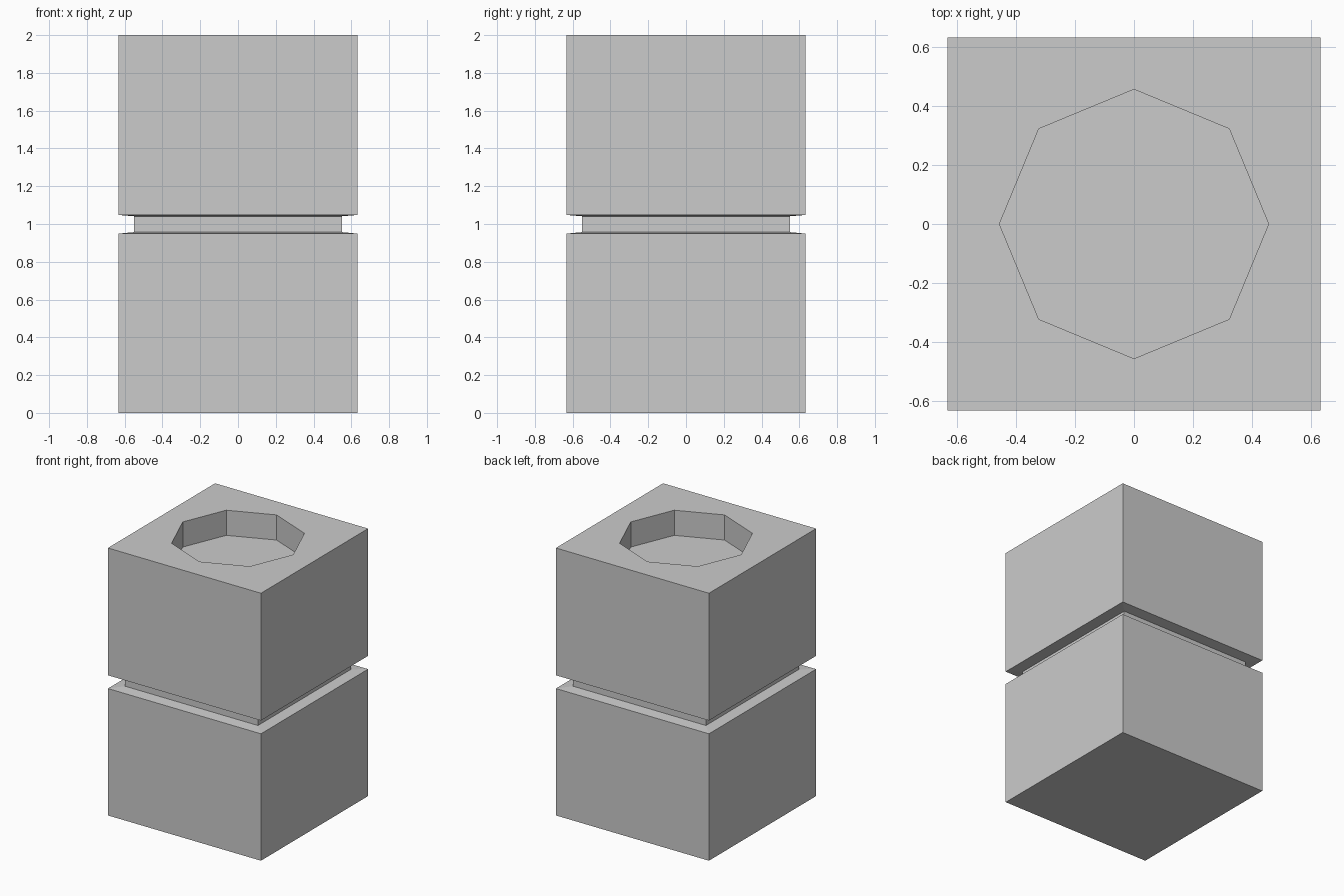
import bpy, bmesh
from math import cos, sin, pi, sqrt

if "Cube" in bpy.data.objects:
    bpy.data.objects.remove(bpy.data.objects["Cube"])

bm = bmesh.new()


def ring(sides, radius, z, start):
    return [bm.verts.new((radius * cos(start + 2 * pi * i / sides),
                          radius * sin(start + 2 * pi * i / sides), z))
            for i in range(sides)]


def bridge(a, b):
    n = len(a)
    for i in range(n):
        bm.faces.new((a[i], a[(i + 1) % n], b[(i + 1) % n], b[i]))


# Square outer shell: (half width, height), with the slightly sloped groove
profile = [(0.633, 0), (0.633, 0.949), (0.55, 0.957),
           (0.55, 1.041), (0.633, 1.048), (0.633, 2)]
shell = [ring(4, w * sqrt(2), z, pi / 4) for w, z in profile]
for lower, upper in zip(shell, shell[1:]):
    bridge(lower, upper)
bm.faces.new(shell[0][::-1])

# Octagonal recess, its first corner lined up with the first square corner
rim = ring(8, 0.457, 2, pi / 4)
floor = ring(8, 0.457, 1.812, pi / 4)
bridge(rim, floor)
bm.faces.new(floor)

# Flat top around the recess
top = shell[-1]
for i in range(4):
    j = (i + 1) % 4
    bm.faces.new((top[i], top[j], rim[2 * j], rim[2 * i + 1], rim[2 * i]))

bm.normal_update()
mesh = bpy.data.meshes.new("grooved_block")
bm.to_mesh(mesh)
bm.free()
block = bpy.data.objects.new("grooved_block", mesh)
bpy.context.collection.objects.link(block)
